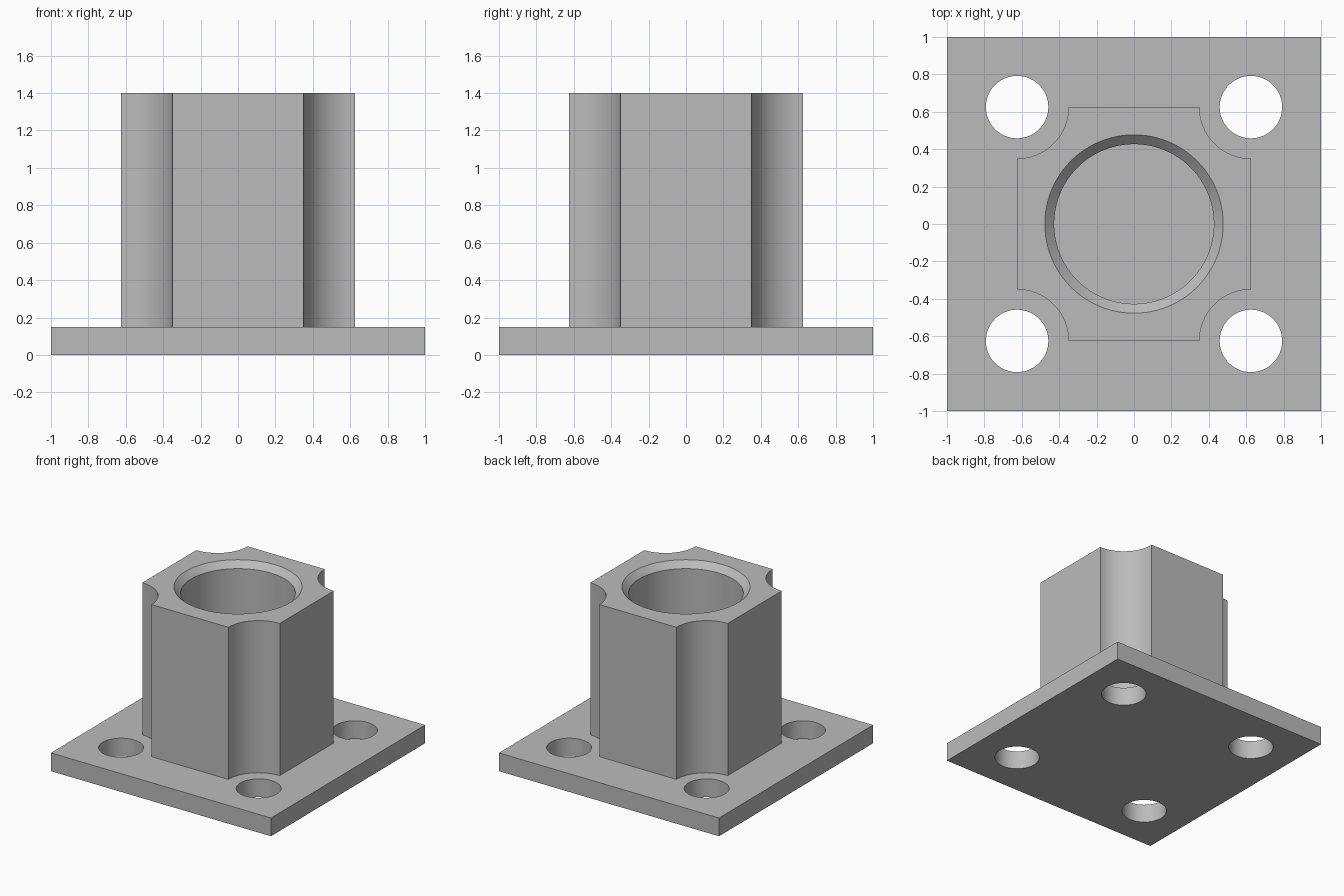
import bpy
import bmesh
from math import cos, sin, pi, radians

cube = bpy.data.objects.get("Cube")
if cube:
    bpy.data.objects.remove(cube, do_unlink=True)

PLATE_TOP, TOP = 0.15, 1.4
HALF = 0.625                 # column half width, also the bolt hole offset
NOTCH, HOLE = 0.275, 0.167
BORE, CHAMFER = 0.427, 0.05
CORNERS = [(1, 1), (-1, 1), (-1, -1), (1, -1)]

grey = bpy.data.materials.new("plain grey")
grey.use_nodes = True
colour = (0.5, 0.5, 0.5, 1)
grey.diffuse_color = colour
grey.node_tree.nodes["Principled BSDF"].inputs["Base Color"].default_value = colour


def circle(radius, cx=0, cy=0, steps=64):
    return [(cx + radius * cos(2 * pi * i / steps),
             cy + radius * sin(2 * pi * i / steps)) for i in range(steps)]


def loft(name, sections):
    """Closed solid through matching outlines, given as (z, points) pairs."""
    bm = bmesh.new()
    rings = [[bm.verts.new((x, y, z)) for x, y in pts] for z, pts in sections]
    n = len(rings[0])
    for low, high in zip(rings, rings[1:]):
        for i in range(n):
            j = (i + 1) % n
            bm.faces.new((low[i], low[j], high[j], high[i]))
    bm.faces.new(rings[0][::-1])
    bm.faces.new(rings[-1])
    bmesh.ops.recalc_face_normals(bm, faces=bm.faces)
    mesh = bpy.data.meshes.new(name)
    bm.to_mesh(mesh)
    bm.free()
    mesh.materials.append(grey)
    obj = bpy.data.objects.new(name, mesh)
    bpy.context.collection.objects.link(obj)
    return obj


def activate(obj):
    bpy.ops.object.select_all(action='DESELECT')
    obj.select_set(True)
    bpy.context.view_layer.objects.active = obj


def cut(target, cutter):
    cutter.hide_render = True
    mod = target.modifiers.new("cut", 'BOOLEAN')
    mod.operation, mod.solver, mod.object = 'DIFFERENCE', 'EXACT', cutter
    activate(target)
    bpy.ops.object.modifier_apply(modifier=mod.name)
    bpy.data.objects.remove(cutter, do_unlink=True)


# Square base plate with four bolt holes
square = [(x, y) for x, y in CORNERS]
plate = loft("base_plate", [(0, square), (PLATE_TOP, square)])
for sx, sy in CORNERS:
    ring = circle(HOLE, sx * HALF, sy * HALF)
    cut(plate, loft("hole_cutter", [(-0.1, ring), (PLATE_TOP + 0.1, ring)]))

# Column: square outline with a concave quarter round at each corner
outline = []
STEPS = 20
for k, (sx, sy) in enumerate(CORNERS):
    for i in range(STEPS + 1):
        a = 1.5 * pi - 0.5 * pi * i / STEPS + k * pi / 2
        outline.append((sx * HALF + NOTCH * cos(a), sy * HALF + NOTCH * sin(a)))
column = loft("column", [(PLATE_TOP, outline), (TOP, outline)])

# Round bore down to the plate, with a chamfered mouth
bore, mouth = circle(BORE, steps=96), circle(BORE + CHAMFER, steps=96)
cut(column, loft("bore_cutter", [(PLATE_TOP - 0.1, bore), (TOP - CHAMFER, bore),
                                 (TOP, mouth), (TOP + 0.1, mouth)]))

for part in (plate, column):
    activate(part)
    bpy.ops.object.shade_smooth_by_angle(angle=radians(30))
